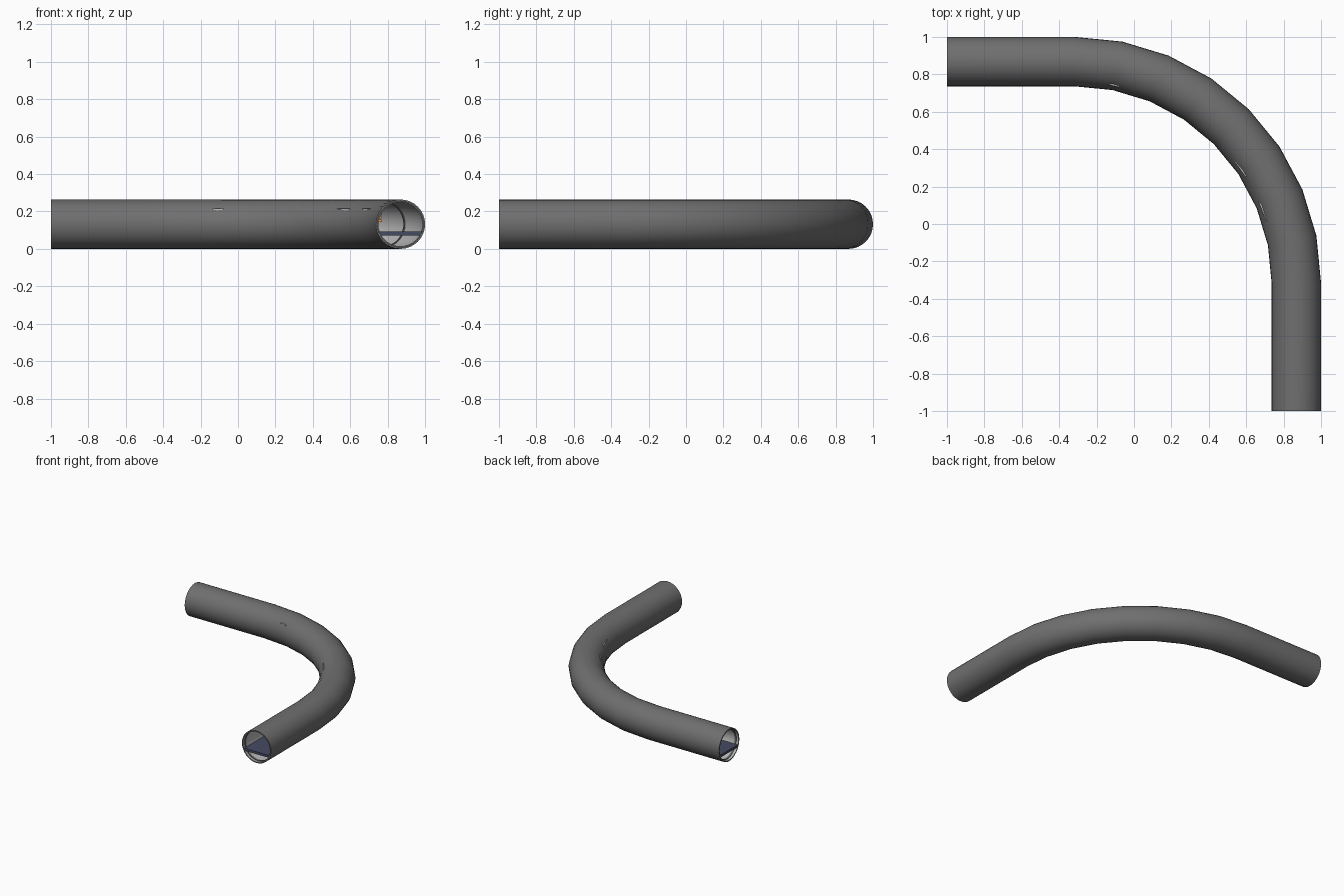
import bpy, bmesh, math

if "Cube" in bpy.data.objects:
    bpy.data.objects.remove(bpy.data.objects["Cube"])

R, BEND, C = 0.132, 1.188, -0.32      # tube radius, bend radius, bend centre (x = y)
ZC = R
ARC = [math.radians(90 - 11.25 * i) for i in range(9)]


def material(name, rgb):
    m = bpy.data.materials.new(name)
    m.diffuse_color = (*rgb, 1)
    m.use_nodes = True
    m.node_tree.nodes["Principled BSDF"].inputs["Base Color"].default_value = m.diffuse_color
    return m


dark = material("dark_grey", (0.16, 0.16, 0.16))
light = material("light_grey", (0.5, 0.5, 0.5))
blue = material("deck_blue_grey", (0.06, 0.07, 0.12))
orange = material("orange", (0.9, 0.3, 0.04))


def bend(a):
    d = (math.cos(a), math.sin(a))
    return (C + BEND * d[0], C + BEND * d[1], *d)


def straight_in(x):
    return (x, C + BEND, 0, 1)


def straight_out(y):
    return (C + BEND, y, 1, 0)


def circle(r, n=32):
    return [(r * math.cos(2 * math.pi * i / n), ZC + r * math.sin(2 * math.pi * i / n))
            for i in range(n)]


def rect(o0, o1, z0, z1):
    return [(o0, z0), (o1, z0), (o1, z1), (o0, z1)]


def sweep(name, outer, stations, mats, inner=None):
    """Sweep a section (offset, z) through stations; hollow if inner is given."""
    bm = bmesh.new()

    def skin(profile, mi):
        rings = [[bm.verts.new((x + o * dx, y + o * dy, z)) for o, z in profile]
                 for x, y, dx, dy in stations]
        n = len(profile)
        for a, b in zip(rings, rings[1:]):
            for i in range(n):
                j = (i + 1) % n
                bm.faces.new((a[i], a[j], b[j], b[i])).material_index = mi
        return rings

    out = skin(outer, 0)
    if inner:
        inn = skin(inner, len(mats) - 1)
        n = len(outer)
        for k in (0, -1):
            for i in range(n):
                j = (i + 1) % n
                bm.faces.new((out[k][i], out[k][j], inn[k][j], inn[k][i]))
    else:
        bm.faces.new(out[0])
        bm.faces.new(out[-1])
    bmesh.ops.recalc_face_normals(bm, faces=bm.faces)
    me = bpy.data.meshes.new(name)
    bm.to_mesh(me)
    bm.free()
    for m in mats:
        me.materials.append(m)
    ob = bpy.data.objects.new(name, me)
    bpy.context.collection.objects.link(ob)
    bpy.context.view_layer.objects.active = ob
    ob.select_set(True)
    bpy.ops.object.shade_smooth_by_angle(angle=math.radians(30))
    ob.select_set(False)
    return ob


path = [straight_in(-1)] + [bend(a) for a in ARC] + [straight_out(-1)]

# Hollow tunnel shell
sweep("tunnel_shell", circle(R), path, [dark, light], circle(R - 0.009))

# Flat walkway inside
sweep("walkway", rect(-0.112, 0.112, 0.072, 0.092), path, [blue])

# Slim reinforcing ribs inside the shell
ribs = [(straight_in(x), straight_in(x + 0.015)) for x in (-0.98, -0.66)]
ribs += [(bend(a + 0.006), bend(a - 0.006)) for a in ARC[::2]]
ribs += [(straight_out(y), straight_out(y - 0.015)) for y in (-0.64, -0.965)]
for st in ribs:
    sweep("rib", circle(R - 0.008), st, [dark], circle(R - 0.014))

# Wall fittings just breaking through the inner side of the bend
for a0, a1 in ((80, 77), (38, 32), (24, 18)):
    st = [bend(math.radians(a0)), bend(math.radians(a1))]
    sweep("wall_fitting", rect(-0.109, -0.09, 0.203, 0.217), st, [light])

# Orange marker lamps near the front mouth
for z in (0.145, 0.162, 0.179):
    sweep("marker_lamp", rect(-0.118, -0.1, z, z + 0.011),
          [straight_out(-0.70), straight_out(-0.73)], [orange])
